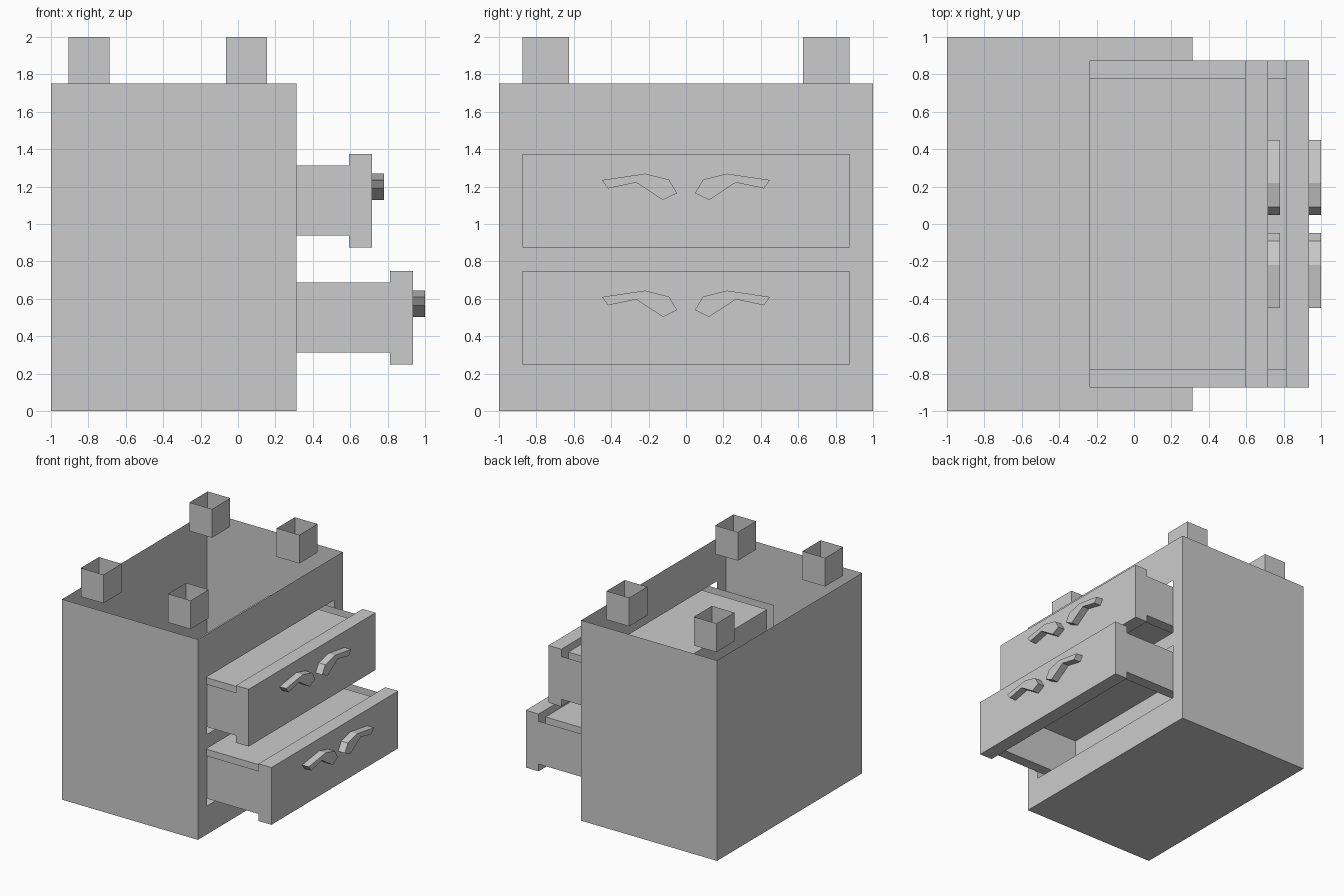
import bpy, bmesh

if "Cube" in bpy.data.objects:
    bpy.data.objects.remove(bpy.data.objects["Cube"])


def finish(bm, name):
    bmesh.ops.remove_doubles(bm, verts=bm.verts, dist=0.0005)
    bmesh.ops.recalc_face_normals(bm, faces=bm.faces)
    mesh = bpy.data.meshes.new(name)
    bm.to_mesh(mesh)
    bm.free()
    obj = bpy.data.objects.new(name, mesh)
    bpy.context.collection.objects.link(obj)
    return obj


def face(bm, pts):
    return bm.faces.new([bm.verts.new(p) for p in pts])


def sweep_x(bm, profile, x0, x1, closed=False):
    """Sheet walls along x from a (y, z) profile."""
    n = len(profile)
    for i in range(n if closed else n - 1):
        (ya, za), (yb, zb) = profile[i], profile[(i + 1) % n]
        face(bm, [(x0, ya, za), (x1, ya, za), (x1, yb, zb), (x0, yb, zb)])


def prism_x(bm, profile, x0, x1):
    sweep_x(bm, profile, x0, x1, True)
    for x in (x0, x1):
        face(bm, [(x, y, z) for y, z in profile])


def rect(y0, y1, z0, z1):
    return [(y0, z0), (y1, z0), (y1, z1), (y0, z1)]


BACK, FRONT, TOP = -1.0, 0.3125, 1.75
W = 0.875                                   # half width of drawer openings

# Cabinet: thin-walled shell, open at the top, drawer openings on the +x side
bm = bmesh.new()
sweep_x(bm, [(-1, TOP), (-1, 0), (1, 0), (1, TOP)], BACK, FRONT)
face(bm, [(BACK, y, z) for y, z in rect(-1, 1, 0, TOP)])
levels = [0, 0.25, 0.75, 0.875, 1.375, TOP]
for i in range(5):
    z0, z1 = levels[i], levels[i + 1]
    spans = [(-1, -W), (W, 1)]
    if i % 2 == 0:
        spans.insert(1, (-W, W))
    for y0, y1 in spans:
        face(bm, [(FRONT, y, z) for y, z in rect(y0, y1, z0, z1)])
finish(bm, "cabinet_shell")

# Legs: open square tubes pointing up
for i, x0 in enumerate((-0.906, -0.0635)):
    for j, y0 in enumerate((-0.875, 0.625)):
        bm = bmesh.new()
        c = [(x0, y0), (x0 + 0.218, y0), (x0 + 0.218, y0 + 0.25), (x0, y0 + 0.25)]
        for k in range(4):
            (xa, ya), (xb, yb) = c[k], c[(k + 1) % 4]
            face(bm, [(xa, ya, TOP), (xb, yb, TOP), (xb, yb, 2), (xa, ya, 2)])
        finish(bm, f"leg_{i}_{j}")

# Handle outline relative to the bottom of the drawer front
HANDLE = [(0.048, 0.29), (0.091, 0.362), (0.219, 0.394), (0.449, 0.36),
          (0.417, 0.315), (0.267, 0.347), (0.123, 0.253)]

# Drawers: upside-down trays with double side walls, front panel and two handles
for name, back, z in (("upper", -0.2375, 0.875), ("lower", -0.0185, 0.25)):
    x_panel = back + 0.83
    x_face = x_panel + 0.1235
    lo, hi, inner = z + 0.0625, z + 0.4375, 0.778

    bm = bmesh.new()
    sweep_x(bm, [(-W, hi), (-W, lo), (-inner, lo), (-inner, hi),
                 (inner, hi), (inner, lo), (W, lo), (W, hi)], back, x_panel)
    face(bm, [(back, y, zz) for y, zz in rect(-inner, inner, lo, hi)])
    finish(bm, f"{name}_drawer_tray")

    bm = bmesh.new()
    prism_x(bm, rect(-W, W, z, z + 0.5), x_panel, x_face)
    finish(bm, f"{name}_drawer_front")

    for side, s in (("left", -1), ("right", 1)):
        bm = bmesh.new()
        prism_x(bm, [(s * y, z + h) for y, h in HANDLE], x_face, x_face + 0.0635)
        finish(bm, f"{name}_handle_{side}")
